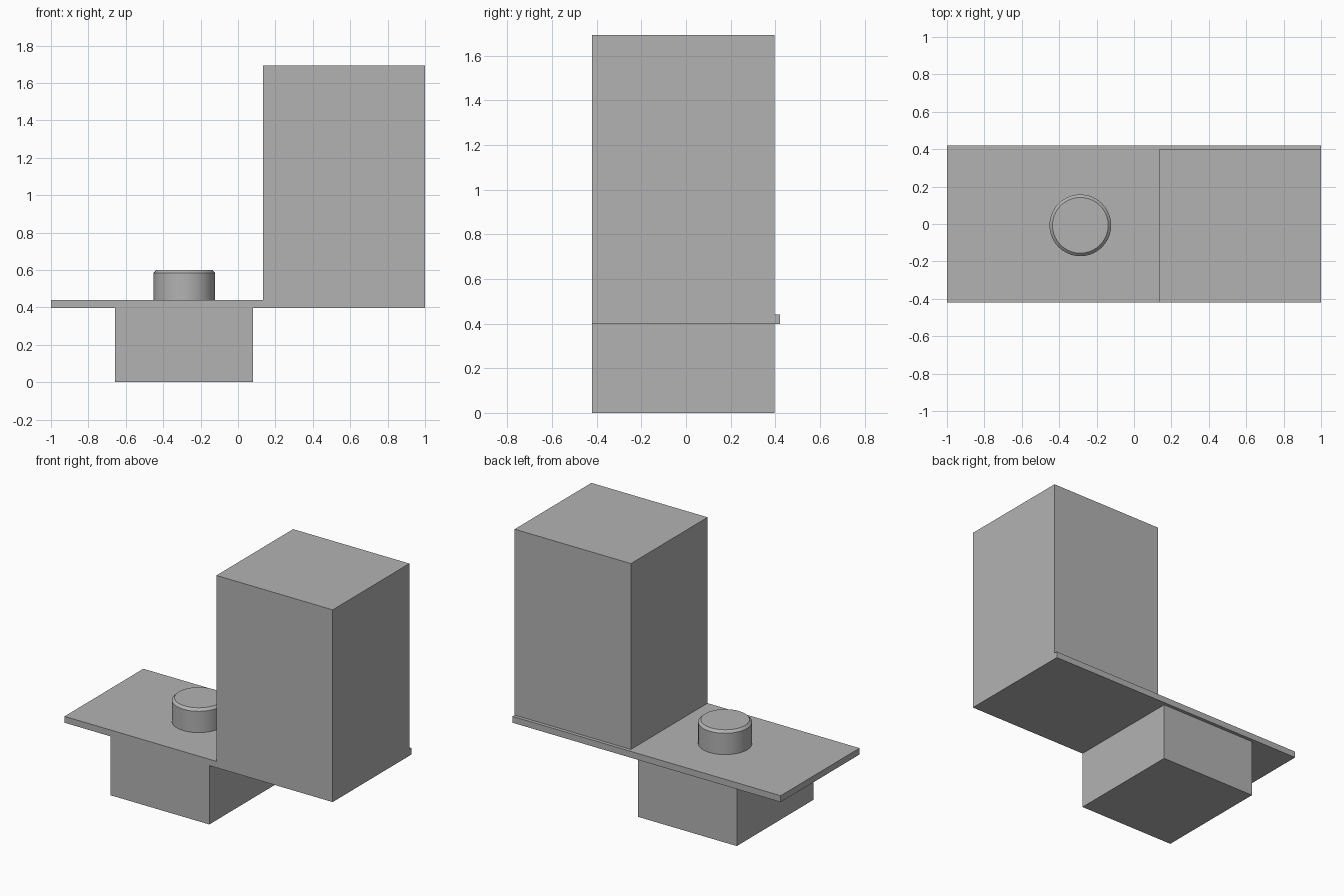
import bpy
import bmesh
from mathutils import Matrix, Vector
from math import radians

cube = bpy.data.objects.get("Cube")
if cube:
    bpy.data.objects.remove(cube, do_unlink=True)

# Single plain grey
grey = bpy.data.materials.new("plain grey")
grey.use_nodes = True
colour = (0.45, 0.45, 0.45, 1)
grey.diffuse_color = colour
grey.node_tree.nodes["Principled BSDF"].inputs["Base Color"].default_value = colour


def finish(name, bm):
    mesh = bpy.data.meshes.new(name)
    bm.to_mesh(mesh)
    bm.free()
    mesh.materials.append(grey)
    obj = bpy.data.objects.new(name, mesh)
    bpy.context.collection.objects.link(obj)
    return obj


def box(name, low, high):
    low, high = Vector(low), Vector(high)
    bm = bmesh.new()
    bmesh.ops.create_cube(bm, size=1, matrix=Matrix.Translation((low + high) / 2)
                          @ Matrix.Diagonal((high - low).to_4d()))
    return finish(name, bm)


FRONT, BACK, BODY_BACK = -0.42, 0.42, 0.397
PLATE_LOW, PLATE_TOP = 0.397, 0.44

# Mounting plate, tall housing above it and base block below it
box("mounting_plate", (-1, FRONT, PLATE_LOW), (1, BACK, PLATE_TOP))
box("tall_housing", (0.133, FRONT, PLATE_LOW), (1, BODY_BACK, 1.693))
box("base_block", (-0.657, FRONT, 0), (0.08, BODY_BACK, PLATE_LOW))

# Round knob with a bevelled rim
bm = bmesh.new()
bmesh.ops.create_cone(bm, cap_ends=True, segments=40, radius1=0.165, radius2=0.165,
                      depth=0.16, matrix=Matrix.Translation((-0.287, -0.007, 0.52)))
rim = [e for e in bm.edges if all(v.co.z > 0.55 for v in e.verts)]
bmesh.ops.bevel(bm, geom=rim, offset=0.016, segments=1, affect='EDGES')
knob = finish("knob", bm)
bpy.ops.object.select_all(action='DESELECT')
knob.select_set(True)
bpy.context.view_layer.objects.active = knob
bpy.ops.object.shade_smooth_by_angle(angle=radians(30))
